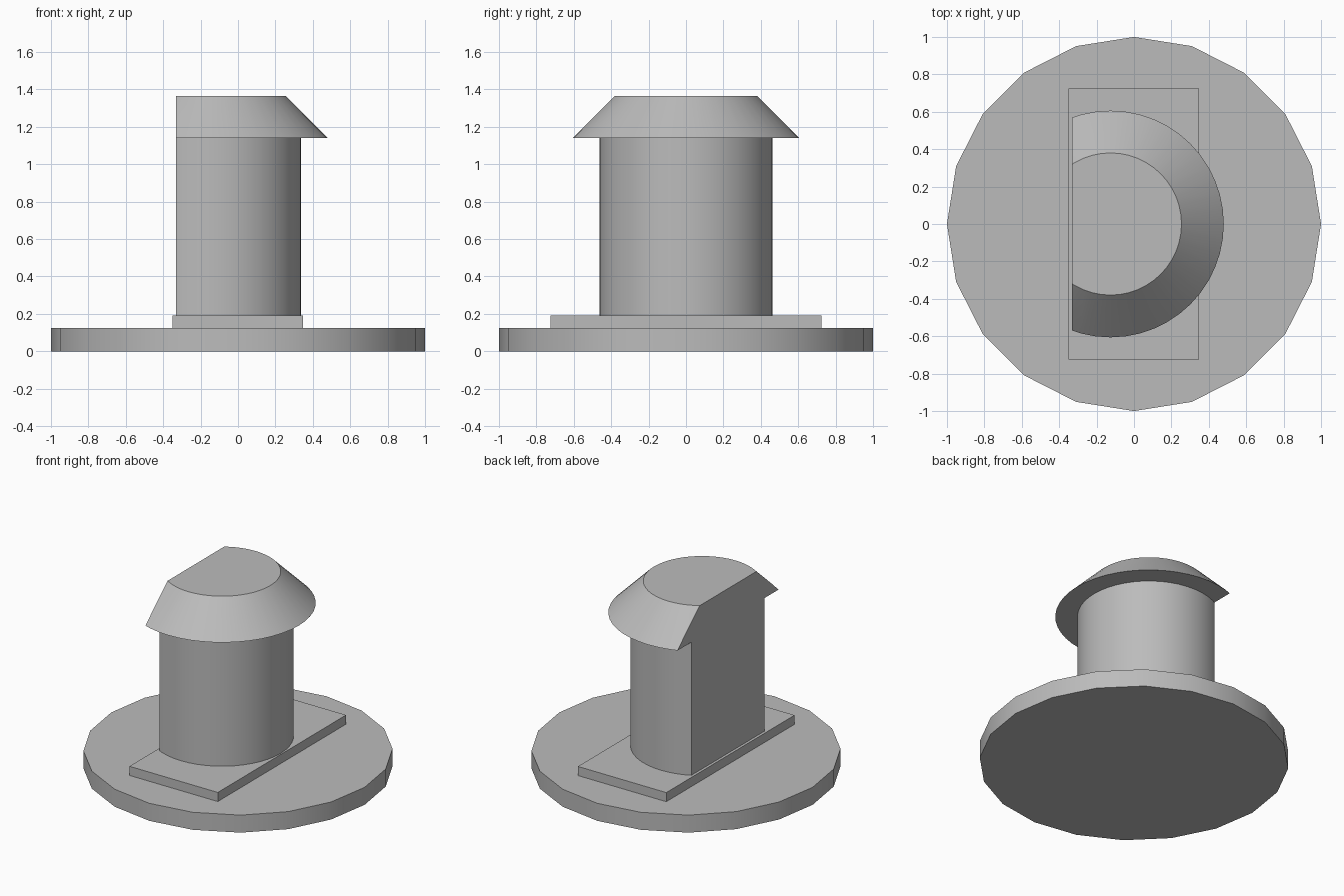
import bpy
import bmesh
import math
from mathutils import Matrix, Vector

cube = bpy.data.objects.get("Cube")
if cube:
    bpy.data.objects.remove(cube, do_unlink=True)

grey = bpy.data.materials.new("plain grey")
grey.use_nodes = True
colour = (0.5, 0.5, 0.5, 1)
grey.diffuse_color = colour
grey.node_tree.nodes["Principled BSDF"].inputs["Base Color"].default_value = colour


def finish(bm, name, smooth_angle=None):
    bmesh.ops.recalc_face_normals(bm, faces=bm.faces)
    mesh = bpy.data.meshes.new(name)
    bm.to_mesh(mesh)
    bm.free()
    mesh.materials.append(grey)
    obj = bpy.data.objects.new(name, mesh)
    bpy.context.collection.objects.link(obj)
    if smooth_angle:
        bpy.ops.object.select_all(action="DESELECT")
        obj.select_set(True)
        bpy.context.view_layer.objects.active = obj
        bpy.ops.object.shade_smooth_by_angle(angle=math.radians(smooth_angle))
    return obj


def lathe(profile, sides, centre_x):
    """Closed solid from (radius, height) pairs."""
    bm = bmesh.new()
    rings = []
    for r, z in profile:
        angles = [math.tau * i / sides for i in range(sides)]
        rings.append([bm.verts.new((centre_x + r * math.cos(a), r * math.sin(a), z))
                      for a in angles])
    for low, high in zip(rings, rings[1:]):
        for i in range(sides):
            j = (i + 1) % sides
            bm.faces.new((low[i], low[j], high[j], high[i]))
    bm.faces.new(rings[0][::-1])
    bm.faces.new(rings[-1])
    return bm


# Round base disc
DISC_TOP, PLATE_TOP = 0.125, 0.19
finish(lathe([(1, 0), (1, DISC_TOP)], 20, 0), "base_disc", 30)

# Rectangular mounting plate
bm = bmesh.new()
size = Matrix.Diagonal((0.698, 1.447, PLATE_TOP - DISC_TOP, 1))
place = Matrix.Translation((-0.002, 0, (DISC_TOP + PLATE_TOP) / 2))
bmesh.ops.create_cube(bm, size=1, matrix=place @ size)
finish(bm, "mounting_plate")

# Post with flared head, sliced flat on one side
HEAD_BASE, HEAD_TOP = 1.14, 1.365
bm = lathe([(0.463, PLATE_TOP), (0.463, HEAD_BASE), (0.606, HEAD_BASE), (0.38, HEAD_TOP)],
           48, -0.126)
cut = bmesh.ops.bisect_plane(bm, geom=bm.verts[:] + bm.edges[:] + bm.faces[:],
                             plane_co=Vector((-0.332, 0, 0)), plane_no=Vector((-1, 0, 0)),
                             clear_outer=True)
rim = [e for e in cut["geom_cut"] if isinstance(e, bmesh.types.BMEdge)]
bmesh.ops.contextual_create(bm, geom=rim)
finish(bm, "post_and_head", 30)
